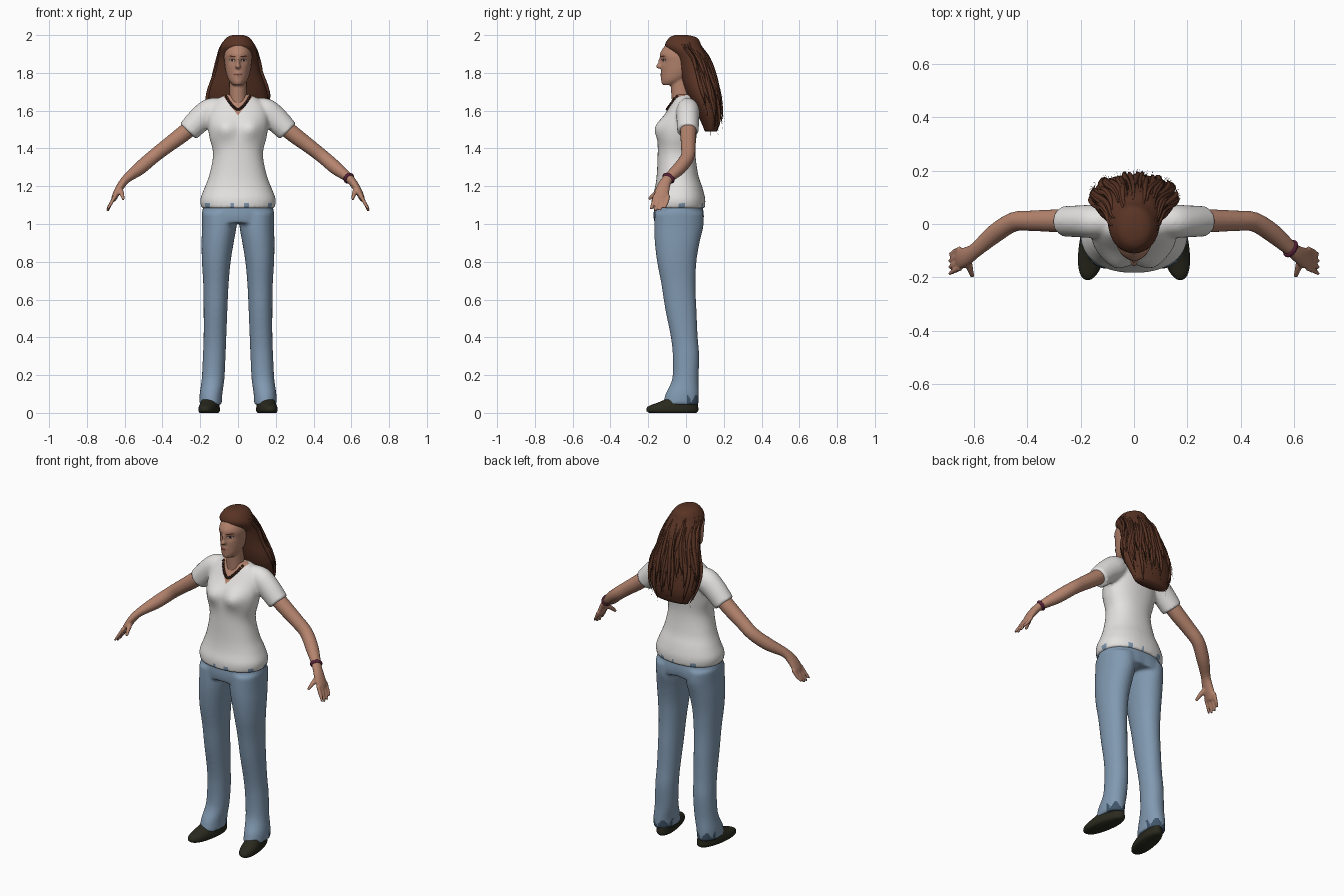
import bpy, bmesh, math, random
from mathutils import Vector, Matrix
from mathutils.bvhtree import BVHTree

random.seed(4)
if "Cube" in bpy.data.objects:
    bpy.data.objects.remove(bpy.data.objects["Cube"])


def material(name, *rgb):
    mat = bpy.data.materials.new(name)
    mat.use_nodes = True
    mat.diffuse_color = (*rgb, 1)
    mat.node_tree.nodes["Principled BSDF"].inputs["Base Color"].default_value = (*rgb, 1)
    return mat


skin = material("skin", .46, .23, .155)
cotton = material("white cotton", .77, .76, .74)
denim = material("blue denim", .22, .32, .44)
dark_denim = material("dark denim", .05, .09, .14)
auburn = material("auburn hair", .1, .034, .018)
dark_brown = material("dark brown", .035, .014, .009)
leather = material("dark leather", .022, .022, .013)
eye_white = material("eye white", .5, .45, .42)
lip = material("lip", .32, .11, .085)
plum = material("plum band", .1, .015, .04)


def dense(rows, k=4):
    """Smooth interpolation between rows of numbers."""
    out, last = [], len(rows) - 1
    for i in range(last):
        four = zip(rows[max(i - 1, 0)], rows[i], rows[i + 1], rows[min(i + 2, last)])
        four = list(four)
        for j in range(k):
            t = j / k
            out.append([q + .5 * t * (r - p + t * (2*p - 5*q + 4*r - s + t * (3*q - p - 3*r + s)))
                        for p, q, r, s in four])
    return out + [list(rows[-1])]


def loft(bm, rings):
    loops = [[bm.verts.new(p) for p in ring] for ring in rings]
    n = len(loops[0])
    for a, b in zip(loops, loops[1:]):
        for i in range(n):
            j = (i + 1) % n
            bm.faces.new((a[i], a[j], b[j], b[i]))
    bm.faces.new(loops[0])
    bm.faces.new(loops[-1])


def oval(row, a, power=1.0):
    """Point on a level section: z, half width, front, back, optional x centre."""
    z, w, front, back, x = (list(row) + [0])[:5]
    c, s = math.cos(a), math.sin(a)
    return Vector((x + w * math.copysign(abs(c) ** power, c),
                   (front + back) / 2 + (back - front) / 2 * math.copysign(abs(s) ** power, s), z))


def stack(bm, rows, power=.9, side=1, n=36, shear=0):
    rings = []
    for row in dense(rows):
        ring = [oval(row, math.tau * i / n, power) for i in range(n)]
        rings.append([Vector((side * (p.x - shear * p.y), p.y, p.z)) for p in ring])
    loft(bm, rings)


def tube(bm, rows, side=1, n=14, k=4):
    """Sweep along x, y, z, radius, flattening."""
    rows = dense(rows, k)
    pts = [Vector((side * r[0], r[1], r[2])) for r in rows]
    rings = []
    for i, row in enumerate(rows):
        t = (pts[min(i + 1, len(pts) - 1)] - pts[max(i - 1, 0)]).normalized()
        u = t.cross(Vector((0, 1, 0))).normalized()
        v = u.cross(t)
        rings.append([pts[i] + row[3] * (math.cos(a) * u + row[4] * math.sin(a) * v)
                      for a in (math.tau * j / n for j in range(n))])
    loft(bm, rings)


def bump(bm, x, z, size, depth, front=True):
    """Push a soft mound out of one side, mirrored in x."""
    for v in bm.verts:
        if (v.co.y < -.02) == front:
            d = ((abs(v.co.x) - x) ** 2 + (v.co.z - z) ** 2) / size ** 2
            v.co.y += depth * math.exp(-d)


def finish(bm, name, *mats):
    bmesh.ops.recalc_face_normals(bm, faces=bm.faces)
    mesh = bpy.data.meshes.new(name)
    bm.to_mesh(mesh)
    bm.free()
    for m in mats:
        mesh.materials.append(m)
    mesh.polygons.foreach_set("use_smooth", [True] * len(mesh.polygons))
    obj = bpy.data.objects.new(name, mesh)
    bpy.context.collection.objects.link(obj)
    return obj


def fuse(bm, voxel, steps):
    """Merge overlapping solids into one skin and return it for more work."""
    obj = finish(bm, "fusing")
    mod = obj.modifiers.new("fuse", "REMESH")
    mod.mode, mod.voxel_size = "VOXEL", voxel
    obj.modifiers.new("soften", "SMOOTH").iterations = steps
    graph = bpy.context.evaluated_depsgraph_get()
    out = bmesh.new()
    out.from_mesh(obj.evaluated_get(graph).to_mesh())
    bpy.data.objects.remove(obj)
    return out


def ball(bm, co, size):
    bmesh.ops.create_uvsphere(bm, u_segments=14, v_segments=8, radius=1,
                              matrix=Matrix.LocRotScale(Vector(co), None, Vector(size)))


# Head, neck, arms and hands
bm = bmesh.new()
stack(bm, [(1.735, .026, -.122, -.06), (1.76, .048, -.129, 0), (1.8, .063, -.13, .05),
           (1.85, .071, -.133, .08), (1.9, .073, -.138, .08), (1.95, .058, -.107, .06),
           (1.98, .03, -.07, .02)], 1)
bump(bm, .032, 1.867, .017, .012)
bump(bm, 0, 1.75, .018, -.004)
bump(bm, 0, 1.79, .016, -.006)
stack(bm, [(1.58, .06, -.07, .04), (1.65, .047, -.075, .03), (1.78, .045, -.085, .03)], 1)
ball(bm, (0, -.14, 1.835), (.014, .02, .013))
ball(bm, (0, -.132, 1.855), (.009, .016, .03))
for side in (-1, 1):
    tube(bm, [(.2, .012, 1.55, .045, 1), (.3, .012, 1.47, .043, 1), (.38, .012, 1.41, .039, 1),
              (.45, .008, 1.355, .037, 1), (.52, -.035, 1.295, .036, 1),
              (.59, -.095, 1.24, .024, 1.2), (.625, -.12, 1.195, .021, 1.7),
              (.65, -.13, 1.15, .017, 2.3), (.66, -.135, 1.125, .012, 2.5)], side)
    for f in range(4):
        y, drop = -.165 + .024 * f, (.01, 0, .004, .018)[f]
        tube(bm, [(.65, y, 1.15, .011, 1), (.672, y - .01, 1.11, .01, 1),
                  (.692, y - .022, 1.067 + drop, .007, 1)], side, 8)
    tube(bm, [(.625, -.125, 1.19, .014, 1), (.615, -.165, 1.16, .013, 1),
              (.606, -.197, 1.13, .008, 1)], side, 8)
bm = fuse(bm, .006, 3)
face_tree = BVHTree.FromBMesh(bm)
finish(bm, "head_and_arms", skin)

# Shirt with sleeves, open neckline and patched hem
bm = bmesh.new()
stack(bm, [(1.083, .193, -.182, .1), (1.13, .2, -.182, .102), (1.19, .178, -.165, .088),
           (1.26, .152, -.155, .065), (1.37, .132, -.15, .05), (1.46, .152, -.148, .055),
           (1.53, .16, -.138, .065), (1.6, .155, -.1, .07), (1.65, .125, -.07, .06),
           (1.685, .068, -.055, .04)])
bump(bm, .07, 1.505, .055, -.03)
for side in (-1, 1):
    tube(bm, [(.09, .01, 1.615, .055, .9), (.145, .01, 1.597, .069, .9),
              (.2, .01, 1.555, .067, .9), (.264, .01, 1.49, .06, .95)], side, 20)
bm = fuse(bm, .009, 4)
neck_low, slope = 1.575, 1.3
for side in (-1, 1):
    bmesh.ops.bisect_plane(bm, geom=bm.verts[:] + bm.edges[:] + bm.faces[:],
                           plane_co=(0, 0, neck_low), plane_no=(side * slope, 0, 1))
for f in bm.faces:
    c = f.calc_center_median()
    a = math.atan2(c.y + .04, c.x)
    if c.y < 0 and c.z > neck_low + slope * abs(c.x):
        f.material_index = 1
    elif c.z < 1.108 and math.sin(9 * a) + math.sin(14 * a + 1) > .9:
        f.material_index = 2
chest_tree = BVHTree.FromBMesh(bm)
finish(bm, "shirt", cotton, skin, denim)

# Jeans
bm = bmesh.new()
stack(bm, [(1.11, .18, -.165, .085), (1.05, .192, -.172, .092), (1.005, .186, -.168, .085)])
for side in (-1, 1):
    stack(bm, [(1.06, .095, -.165, .085, .097), (.98, .091, -.168, .08, .1),
               (.9, .085, -.165, .07, .108), (.8, .076, -.153, .055, .115),
               (.68, .067, -.13, .05, .117), (.55, .063, -.11, .055, .119),
               (.4, .06, -.08, .062, .122), (.3, .06, -.07, .07, .126),
               (.18, .06, -.073, .066, .132), (.1, .06, -.108, .068, .143),
               (.045, .06, -.122, .067, .145)], .95, side)
bump(bm, .09, 1.0, .07, .012, False)
bm = fuse(bm, .009, 4)
for f in bm.faces:
    c = f.calc_center_median()
    a = math.atan2(c.y + .02, abs(c.x) - .145)
    f.material_index = int(c.y > 0 and c.z < .055 + .04 * abs(math.sin(4 * a)))
finish(bm, "jeans", denim, dark_denim)

# Shoes
for side, name in ((-1, "right_shoe"), (1, "left_shoe")):
    bm = bmesh.new()
    stack(bm, [(0, .045, -.195, .055, .142), (.012, .052, -.21, .065, .142),
               (.035, .05, -.2, .064, .142), (.058, .045, -.14, .06, .142),
               (.09, .04, -.07, .05, .142)], .9, side, shear=.15)
    finish(bm, name, leather)

# Hair mass and loose locks following its surface
hair = [(2, .03, -.06, .01), (1.985, .063, -.09, .06), (1.94, .092, -.11, .085),
        (1.88, .103, -.06, .125), (1.8, .12, -.035, .152), (1.72, .148, -.01, .168),
        (1.65, .158, .02, .18), (1.56, .14, .07, .185), (1.49, .105, .1, .165)]
bm = bmesh.new()
stack(bm, hair, 1)
finish(bm, "hair", auburn)
layers = dense(hair, 5)
for name, mat, count, thick in (("hair_locks", auburn, 44, .013), ("hair_streaks", dark_brown, 16, .006)):
    bm = bmesh.new()
    for i in range(count):
        a = math.radians(-5 + 190 * (i + random.random()) / count)
        start = random.randint(8, 20)
        end = random.randint(start + 12, len(layers))
        path = layers[start:end:3]
        rows = []
        for j, row in enumerate(path):
            t = j / (len(path) - 1)
            p = oval(row, a + .06 * math.sin(3 * t + i))
            out = Vector((math.cos(a), math.sin(a), 0)) * (.012 * t - .003)
            rows.append((*(p + out), thick * (.3 + t) * (1.02 - t ** 4), .8))
        tip = Vector(rows[-1][:3]) + Vector((.008 * math.cos(a), .01 * math.sin(a), -.02))
        tube(bm, rows + [(*tip, .001, 1)], 1, 6, 2)
    finish(bm, name, mat)


# Painted face details draped on the face
def face_patch(name, x, z, rx, rz, mat, lift=.001, tilt=0):
    bm = bmesh.new()
    def drape(px, pz):
        hit = face_tree.ray_cast(Vector((px, -1, pz)), Vector((0, 1, 0)))[0]
        return bm.verts.new((px, (hit.y if hit else -.1) - lift, pz))
    hub, n = drape(x, z), 16
    rim = []
    for i in range(n):
        a = math.tau * i / n
        rim.append(drape(x + rx * math.cos(a), z + rz * math.sin(a) + tilt * math.cos(a)))
    for i in range(n):
        bm.faces.new((hub, rim[i], rim[(i + 1) % n]))
    finish(bm, name, mat)


for side, label in ((-1, "right"), (1, "left")):
    x = side * .031
    face_patch(label + "_lashes", x, 1.867, .017, .008, dark_brown)
    face_patch(label + "_eye", x, 1.866, .014, .006, eye_white, .002)
    face_patch(label + "_iris", x, 1.866, .006, .006, dark_brown, .003)
    face_patch(label + "_brow", x, 1.887, .02, .0035, auburn, .0015, side * .002)
face_patch("lips", 0, 1.79, .025, .008, lip)
face_patch("mouth_line", 0, 1.79, .022, .0012, dark_brown, .002)

# Bead necklace
bm = bmesh.new()
for i in range(19):
    t = i / 9 - 1
    x, z = .063 * t, 1.607 + .068 * abs(t) ** 1.7
    hit = chest_tree.ray_cast(Vector((x, -1, z)), Vector((0, 1, 0)))[0]
    ball(bm, (x, (hit.y if hit else -.05) - .004, z), (.0075, .0075, .0075))
finish(bm, "bead_necklace", dark_brown)

# Wrist band on the left arm
bm = bmesh.new()
tube(bm, [(.582, -.088, 1.247, .028, 1.2), (.587, -.0925, 1.2425, .031, 1.2),
          (.592, -.097, 1.238, .028, 1.2)], 1, 20)
finish(bm, "wrist_band", plum)
